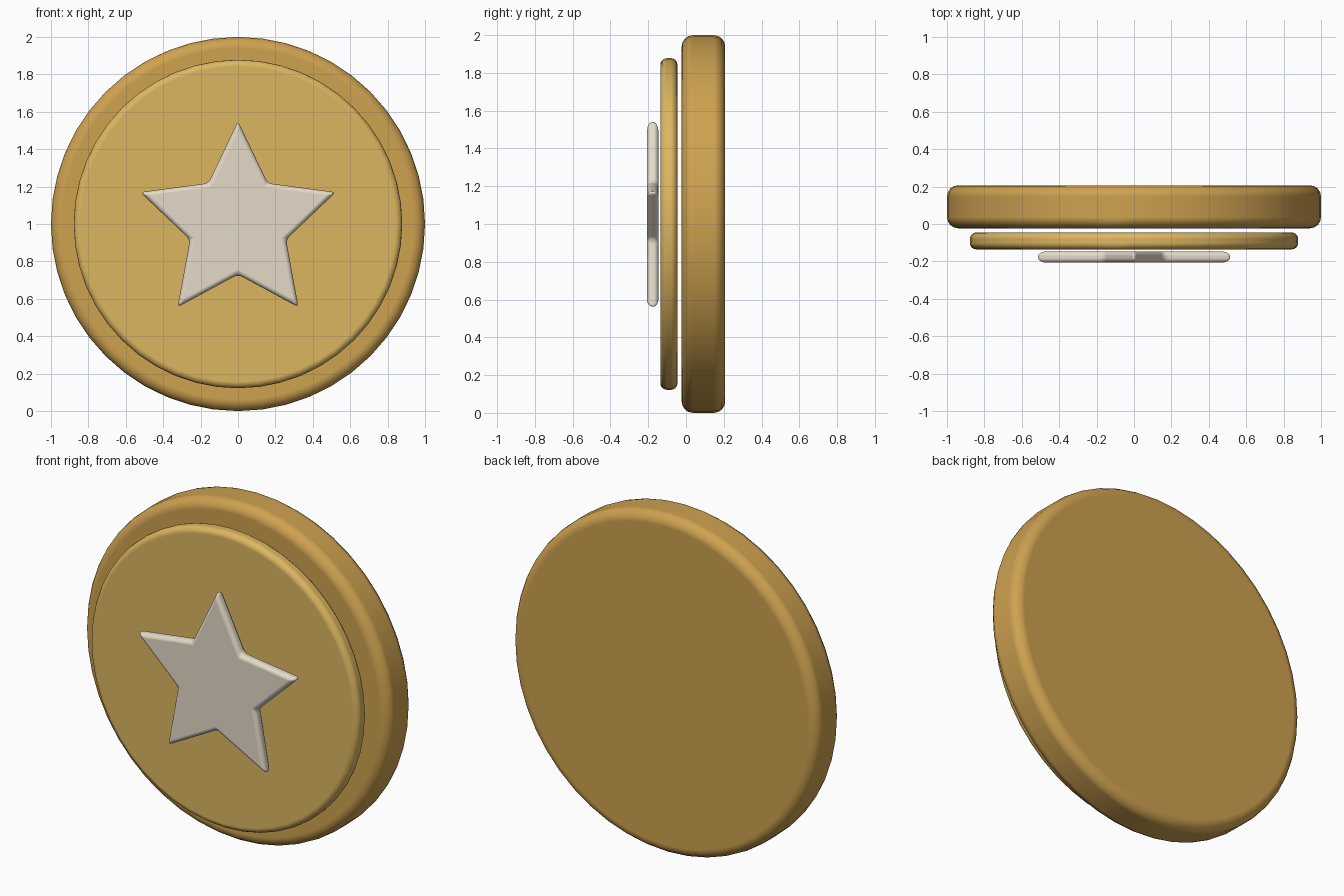
import bpy, bmesh
from math import sin, cos, pi

if "Cube" in bpy.data.objects:
    bpy.data.objects.remove(bpy.data.objects["Cube"])


def slab(name, outline, y_front, y_back, bevel, color):
    """Extrude an (x, z) outline along y and round its edges."""
    bm = bmesh.new()
    face = bm.faces.new([bm.verts.new((x, y_front, z)) for x, z in outline])
    ext = bmesh.ops.extrude_face_region(bm, geom=[face], use_keep_orig=True)
    moved = [v for v in ext["geom"] if isinstance(v, bmesh.types.BMVert)]
    bmesh.ops.translate(bm, verts=moved, vec=(0, y_back - y_front, 0))
    bmesh.ops.recalc_face_normals(bm, faces=bm.faces)
    mesh = bpy.data.meshes.new(name)
    bm.to_mesh(mesh)
    bm.free()
    obj = bpy.data.objects.new(name, mesh)
    bpy.context.collection.objects.link(obj)

    mod = obj.modifiers.new("Bevel", "BEVEL")
    mod.width = bevel
    mod.segments = 4
    mod.limit_method = "ANGLE"
    mod.harden_normals = True
    mesh.shade_smooth()

    mat = bpy.data.materials.new(name + "_material")
    mat.diffuse_color = color
    mat.use_nodes = True
    mat.node_tree.nodes["Principled BSDF"].inputs["Base Color"].default_value = mat.diffuse_color
    mesh.materials.append(mat)
    return obj


def ring(radii, count):
    """Points around the centre at z = 1, starting at the top, cycling radii."""
    pts = []
    for i in range(count):
        r, a = radii[i % len(radii)], 2 * pi * i / count
        pts.append((r * sin(a), 1 + r * cos(a)))
    return pts


# Thick back disc
slab("coin_body", ring([1.0], 48), -0.023, 0.207, 0.06, (0.62, 0.36, 0.08, 1))
# Thinner front plate, floating just off the body
slab("face_plate", ring([0.878], 48), -0.136, -0.045, 0.035, (0.72, 0.47, 0.12, 1))
# Raised five-pointed star
slab("star", ring([0.55, 0.27], 10), -0.207, -0.146, 0.025, (0.78, 0.70, 0.58, 1))
